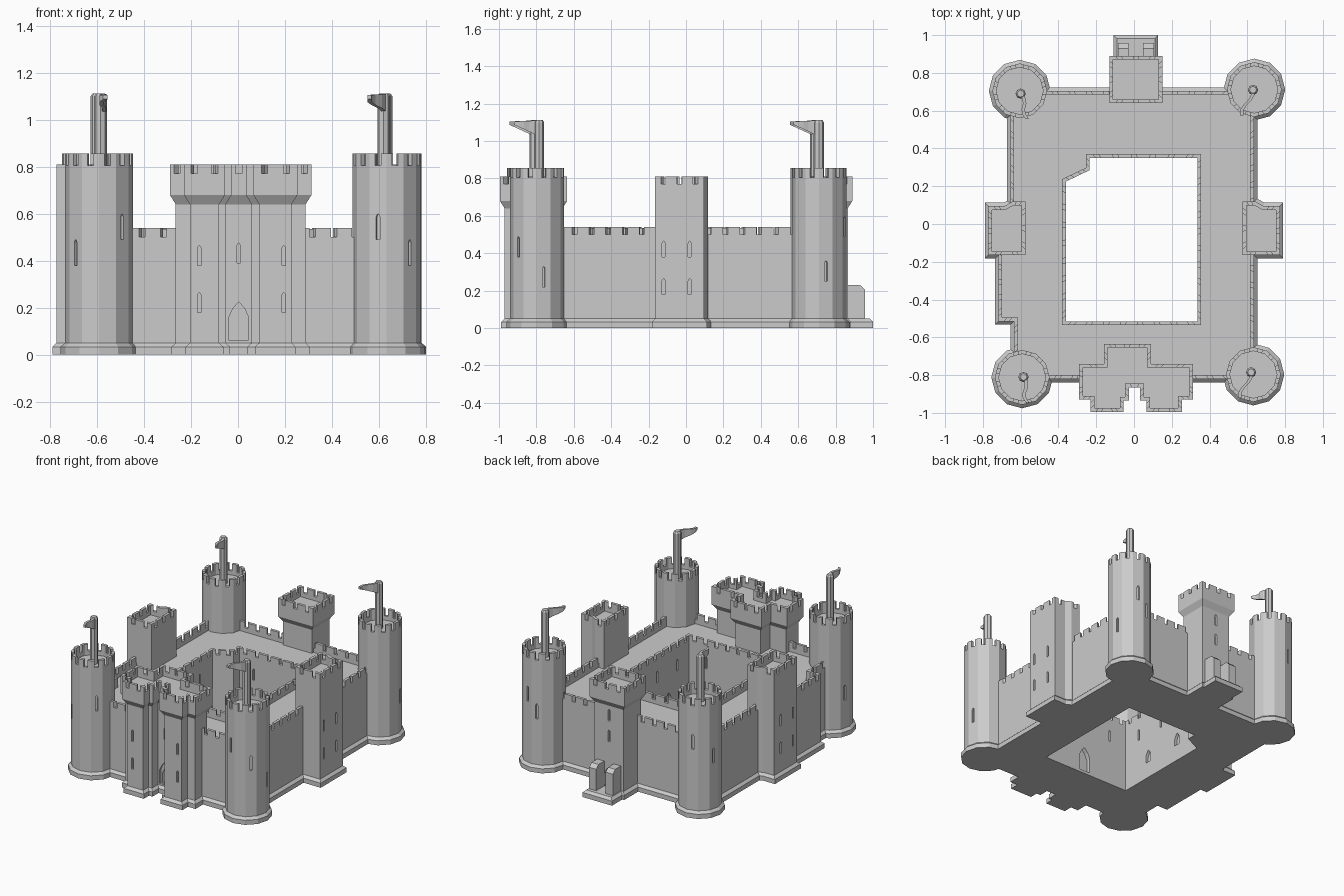
import bpy, bmesh
from math import cos, sin, pi, radians
from mathutils import Vector

if "Cube" in bpy.data.objects:
    bpy.data.objects.remove(bpy.data.objects["Cube"])

FLARE = 0.018
WALL = 0.02


def make(name, bm):
    bmesh.ops.recalc_face_normals(bm, faces=bm.faces[:])
    me = bpy.data.meshes.new(name)
    bm.to_mesh(me)
    bm.free()
    ob = bpy.data.objects.new(name, me)
    bpy.context.collection.objects.link(ob)
    return ob


def offset(poly, d):
    # mitred offset of a counter-clockwise outline, outward for d > 0
    out, n = [], len(poly)
    for i in range(n):
        a, b, c = (Vector(poly[j % n]) for j in (i - 1, i, i + 1))
        u, v = (b - a).normalized(), (c - b).normalized()
        nu, nv = Vector((u.y, -u.x)), Vector((v.y, -v.x))
        out.append(b + (nu + nv) * d / (1 + nu.dot(nv)))
    return out


def loft(bm, outline, levels, closed=False):
    # levels are (z, offset); closed joins the last loop to the first
    loops = [[bm.verts.new((p.x, p.y, z)) for p in offset(outline, d)] for z, d in levels]
    n = len(outline)
    pairs = list(zip(loops, loops[1:])) + ([(loops[-1], loops[0])] if closed else [])
    for a, b in pairs:
        for i in range(n):
            j = (i + 1) % n
            bm.faces.new((a[i], a[j], b[j], b[i]))
    if not closed:
        bm.faces.new(loops[0])
        bm.faces.new(loops[-1])


def hexa(bm, quad, z0, z1):
    lo = [bm.verts.new((p.x, p.y, z0)) for p in quad]
    hi = [bm.verts.new((p.x, p.y, z1)) for p in quad]
    bm.faces.new(lo)
    bm.faces.new(hi)
    for i in range(4):
        j = (i + 1) % 4
        bm.faces.new((lo[i], lo[j], hi[j], hi[i]))


def merlons(name, outline, d0, d1, z0, z1, pitch=0.09, gap=0.026):
    bm = bmesh.new()
    o, s = offset(outline, d0), offset(outline, d1)
    for i in range(len(o)):
        p, q, pi_, qi = o[i - 1], o[i], s[i - 1], s[i]
        length = (q - p).length
        n = max(1, round(length / pitch)) if length > 0.055 else 0
        cuts = [0.0]
        for k in range(n):
            m, h = (k + 0.5) / n, gap / 2 / length
            cuts += [m - h, m + h]
        cuts.append(1.0)
        for a, b in zip(cuts[::2], cuts[1::2]):
            hexa(bm, [p.lerp(q, a), p.lerp(q, b), pi_.lerp(qi, b), pi_.lerp(qi, a)], z0, z1)
    return make(name, bm)


def cut(ob, cutter):
    mod = ob.modifiers.new("openings", 'BOOLEAN')
    mod.operation, mod.solver, mod.use_self = 'DIFFERENCE', 'EXACT', True
    mod.object = cutter
    bpy.context.view_layer.objects.active = ob
    bpy.ops.object.modifier_apply(modifier=mod.name)
    bpy.data.objects.remove(cutter)


def openings(ob, specs):
    # each spec: x, y, outward angle in degrees, width, z bottom, z top, depth
    bm = bmesh.new()
    for x, y, ang, w, z0, z1, depth in specs:
        n = Vector((cos(radians(ang)), sin(radians(ang)), 0))
        t = Vector((-n.y, n.x, 0))
        prof = [(-w/2, z0), (w/2, z0), (w/2, z1 - w*.8), (w*.3, z1 - w*.35),
                (0, z1), (-w*.3, z1 - w*.35), (-w/2, z1 - w*.8)]
        ends = [[bm.verts.new(Vector((x, y, z)) + t * s + n * d) for s, z in prof]
                for d in (-depth, 0.02)]
        for e in ends:
            bm.faces.new(e)
        for i in range(7):
            j = (i + 1) % 7
            bm.faces.new((ends[0][i], ends[0][j], ends[1][j], ends[1][i]))
    cut(ob, make("opening_cutter", bm))


def keep(name, outline, floor, top, over=0.0, slits=()):
    # a solid tower with flared foot, optional overhang, sunken roof and merlons
    lv = [(0, FLARE), (0.033, FLARE), (0.05, 0)]
    if over:
        lv += [(0.64, 0), (0.68, over)]
    lv += [(floor, over), (floor, over - WALL), (floor - 0.03, over - WALL)]
    bm = bmesh.new()
    loft(bm, outline, lv)
    ob = make(name, bm)
    if slits:
        openings(ob, slits)
    merlons(name + "_merlons", outline, over, over - WALL, floor, top)
    return ob


def rect(x0, x1, y0, y1):
    return [(x0, y0), (x1, y0), (x1, y1), (x0, y1)]


def slit(x, y, ang, z, h=0.085):
    return (x, y, ang, 0.016, z, z + h, 0.015)


# curtain wall ring with courtyard
wall = [(-0.635, -0.82), (0.635, -0.82), (0.635, 0.705), (-0.655, 0.705),
        (-0.655, -0.1), (-0.718, -0.1), (-0.718, -0.515), (-0.635, -0.515)]
court = [(-0.36, -0.515), (0.335, -0.515), (0.335, 0.35), (-0.235, 0.35),
         (-0.235, 0.285), (-0.36, 0.225)]
bm = bmesh.new()
loft(bm, wall, [(0, FLARE), (0.033, FLARE), (0.05, 0), (0.5, 0), (0.5, -WALL), (0.47, -WALL)])
body = make("curtain_wall", bm)
bm = bmesh.new()
loft(bm, court, [(-0.1, 0), (0.7, 0)])
cut(body, make("court_cutter", bm))
specs = []
for x in (-0.22, 0.2):
    specs += [slit(x, -0.515, 90, 0.33), slit(x + 0.1, 0.35, -90, 0.33)]
for y in (-0.38, -0.15, 0.08):
    specs += [slit(-0.36, y, 0, 0.33), slit(0.335, y, 180, 0.33)]
for y in (-0.28, 0.02):
    specs += [(-0.36, y, 0, 0.05, 0.12, 0.21, 0.02), (0.335, y, 180, 0.05, 0.12, 0.21, 0.02)]
specs += [(0.0, -0.515, 90, 0.09, 0.02, 0.2, 0.03), (0.03, 0.35, -90, 0.08, 0.02, 0.18, 0.03)]
openings(body, specs)
merlons("curtain_wall_merlons", wall, 0, -WALL, 0.5, 0.54)
bm = bmesh.new()
loft(bm, court, [(0.46, 0), (0.5, 0), (0.5, WALL), (0.46, WALL)], closed=True)
make("court_parapet", bm)
merlons("court_merlons", court, 0, WALL, 0.5, 0.535)

# twelve-sided corner towers with flagpoles and wavy pennants
R = 0.145
corners = [("front_left", -0.592, -0.812, -0.585, -0.81, 0.02, ((-45, .49), (-135, .38), (165, .25))),
           ("front_right", 0.632, -0.797, 0.62, -0.785, -0.06, ((-105, .49), (-45, .38), (15, .22))),
           ("back_left", -0.605, 0.705, -0.60, 0.69, 0.035, ((105, .49), (165, .38))),
           ("back_right", 0.637, 0.712, 0.63, 0.71, -0.06, ((15, .25), (75, .49), (105, .38)))]
for label, cx, cy, px, py, dx, sl in corners:
    ring = [(cx + R * cos(k * pi / 6), cy + R * sin(k * pi / 6)) for k in range(12)]
    ap = R * cos(pi / 12)
    keep(label + "_tower", ring, 0.805, 0.855, 0,
         [slit(cx + ap * cos(radians(a)), cy + ap * sin(radians(a)), a, z, 0.11) for a, z in sl])
    bm = bmesh.new()
    pole = [(px + 0.027 * cos(k * pi / 4), py + 0.027 * sin(k * pi / 4)) for k in range(8)]
    loft(bm, pole, [(0.76, 0), (1.1, 0), (1.112, -0.008)])
    make(label + "_flagpole", bm)
    bm = bmesh.new()
    rows = []
    for k in range(6):
        t = k / 5
        x, y = px + dx * t + 0.012 * sin(t * 2 * pi), py - 0.135 * t
        zt, zb = 1.11 - 0.006 * t, 1.025 + 0.062 * t
        rows.append([bm.verts.new((x + s * 0.009, y, z)) for s, z in
                     ((-1, zb), (1, zb), (1, zt), (-1, zt))])
    for a, b in zip(rows, rows[1:]):
        for i in range(4):
            j = (i + 1) % 4
            bm.faces.new((a[i], a[j], b[j], b[i]))
    bm.faces.new(rows[0])
    bm.faces.new(rows[-1])
    make(label + "_pennant", bm)

# twin-turret gatehouse
gate = [(-0.265, -0.905), (-0.205, -0.905), (-0.205, -0.97), (-0.08, -0.97), (-0.08, -0.91),
        (-0.052, -0.91), (-0.052, -0.84), (0.058, -0.84), (0.058, -0.91), (0.09, -0.91),
        (0.09, -0.97), (0.228, -0.97), (0.228, -0.905), (0.288, -0.905), (0.288, -0.765),
        (0.065, -0.765), (0.065, -0.66), (-0.135, -0.66), (-0.135, -0.765), (-0.265, -0.765)]
gs = [slit(x, -0.97, -90, z) for x in (-0.165, 0.195) for z in (0.18, 0.38)]
gs += [slit(0.003, -0.84, -90, 0.39), (0.003, -0.84, -90, 0.085, 0.062, 0.225, 0.015),
       (0.003, -0.84, -90, 0.055, 0.07, 0.18, 0.035)]
keep("gatehouse", gate, 0.77, 0.81, 0.025, gs)

# side towers, mirrored
for label, s in (("right", 1), ("left", -1)):
    side = [(0.575, -0.165), (0.772, -0.165), (0.772, 0.095), (0.685, 0.095),
            (0.645, 0.118), (0.575, 0.118)]
    if s < 0:
        side = [(-x, y) for x, y in reversed(side)]
    keep(label + "_side_tower", side, 0.77, 0.81, 0,
         [slit(s * 0.772, y, 0 if s > 0 else 180, z) for y in (-0.12, 0.02) for z in (0.18, 0.38)])

# back tower with porch
keep("back_tower", rect(-0.105, 0.125, 0.665, 0.865), 0.77, 0.81, 0.025,
     [slit(0.01, 0.865, 90, 0.38), slit(0.01, 0.865, 90, 0.53),
      (0.01, 0.865, 90, 0.07, 0.06, 0.2, 0.03)])
bm = bmesh.new()
loft(bm, rect(-0.09, 0.11, 0.8, 0.982), [(0, FLARE), (0.033, FLARE), (0.05, 0)])
make("porch_plinth", bm)
for label, x0, x1 in (("left", -0.085, -0.028), ("right", 0.048, 0.105)):
    bm = bmesh.new()
    prof = [(0.85, 0.04), (0.957, 0.04), (0.957, 0.205), (0.93, 0.23), (0.85, 0.23)]
    f = bm.faces.new([bm.verts.new((x0, y, z)) for y, z in prof])
    ext = bmesh.ops.extrude_face_region(bm, geom=[f], use_keep_orig=True)
    bmesh.ops.translate(bm, vec=(x1 - x0, 0, 0),
                        verts=[v for v in ext["geom"] if isinstance(v, bmesh.types.BMVert)])
    make("porch_pier_" + label, bm)
